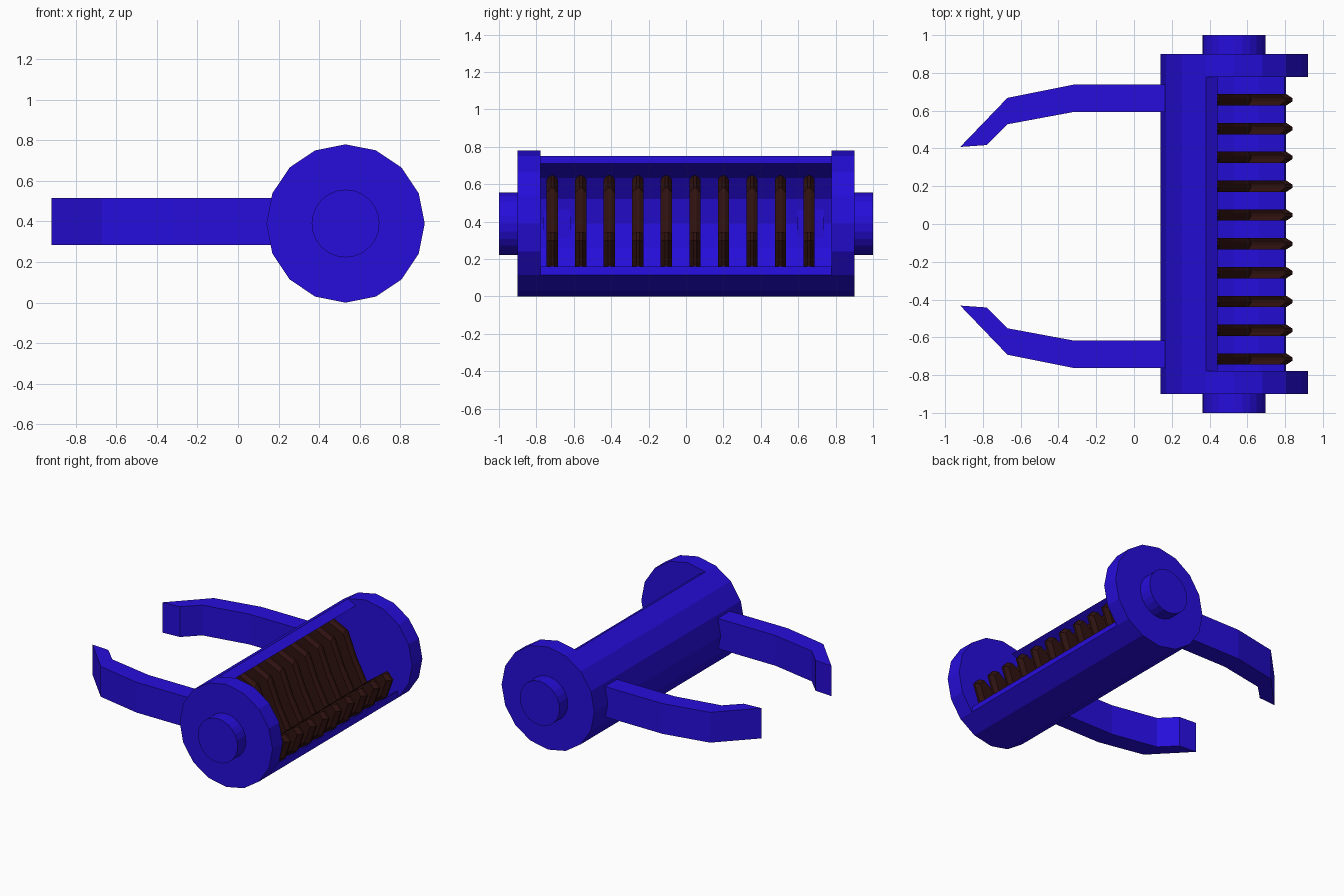
import bpy, bmesh, math

if "Cube" in bpy.data.objects:
    bpy.data.objects.remove(bpy.data.objects["Cube"], do_unlink=True)

AXIS_X, AXIS_Z, RADIUS = 0.53, 0.39, 0.39


def make_material(name, color):
    mat = bpy.data.materials.new(name)
    mat.use_nodes = True
    mat.diffuse_color = color
    mat.node_tree.nodes["Principled BSDF"].inputs["Base Color"].default_value = color
    return mat


blue = make_material("deep_blue", (0.019, 0.004, 0.7, 1))
brown = make_material("dark_brown", (0.028, 0.006, 0.005, 1))


def loft(name, loops, mat):
    """Join matching closed loops of 3D points and cap both ends."""
    bm = bmesh.new()
    rings = [[bm.verts.new(p) for p in loop] for loop in loops]
    n = len(rings[0])
    for a, b in zip(rings, rings[1:]):
        for i in range(n):
            j = (i + 1) % n
            bm.faces.new((a[i], a[j], b[j], b[i]))
    bm.faces.new(rings[0])
    bm.faces.new(rings[-1])
    bmesh.ops.recalc_face_normals(bm, faces=bm.faces)
    mesh = bpy.data.meshes.new(name)
    bm.to_mesh(mesh)
    bm.free()
    mesh.materials.append(mat)
    obj = bpy.data.objects.new(name, mesh)
    bpy.context.collection.objects.link(obj)
    return obj


def along_y(profile, y):
    return [(x, y, z) for x, z in profile]


def arc(radius, start, step, count):
    """Points around the drum axis, angles in degrees."""
    angles = [math.radians(start + step * i) for i in range(count)]
    return [(AXIS_X + radius * math.cos(a), AXIS_Z + radius * math.sin(a)) for a in angles]


# End discs and their hubs
disc = arc(RADIUS, 0, 22.5, 16)
hub = arc(0.167, 0, 15, 24)
for label, side in (("front", -1), ("back", 1)):
    loft(label + "_disc", [along_y(disc, side * y) for y in (0.777, 0.9)], blue)
    loft(label + "_hub", [along_y(hub, side * y) for y in (0.89, 1.0)], blue)

# Open drum shell between the discs
outer = arc(RADIUS, 112.5, 22.5, 10)
inner = [(0.443, 0.712)] + arc(0.345, 135, 22.5, 8) + [(0.797, 0.16)]
shell = outer + inner[::-1]
loft("drum_shell", [along_y(shell, y) for y in (-0.78, 0.78)], blue)

# Clawed ribs with a ridged rim, set into the shell
claw = [(0.22, 0.56), (0.29, 0.655), (0.45, 0.58), (0.53, 0.38), (0.62, 0.21),
        (0.80, 0.345), (0.84, 0.30), (0.79, 0.16)] + arc(0.36, 292.5, -22.5, 6)


def inset(profile, amount):
    """Pull the points toward the drum's lower back wall."""
    cx, cz = 0.42, 0.26
    return [(x + (cx - x) * amount, z + (cz - z) * amount) for x, z in profile]


shoulder = inset(claw, 0.08)
for i in range(10):
    y = -0.715 + 0.1525 * i
    loft("claw_rib_%d" % (i + 1),
         [along_y(shoulder, y - 0.03), along_y(claw, y - 0.008),
          along_y(claw, y + 0.008), along_y(shoulder, y + 0.03)], brown)

# Bent gripping arms, mirrored about a plane just off centre
arm = [(0.2, 0.75), (-0.32, 0.75), (-0.67, 0.68), (-0.92, 0.42),
       (-0.78, 0.43), (-0.67, 0.54), (-0.32, 0.605), (0.2, 0.605)]
for label, side in (("front", -1), ("back", 1)):
    loft(label + "_arm",
         [[(x, side * y - 0.012, z) for x, y in arm] for z in (0.285, 0.515)], blue)
